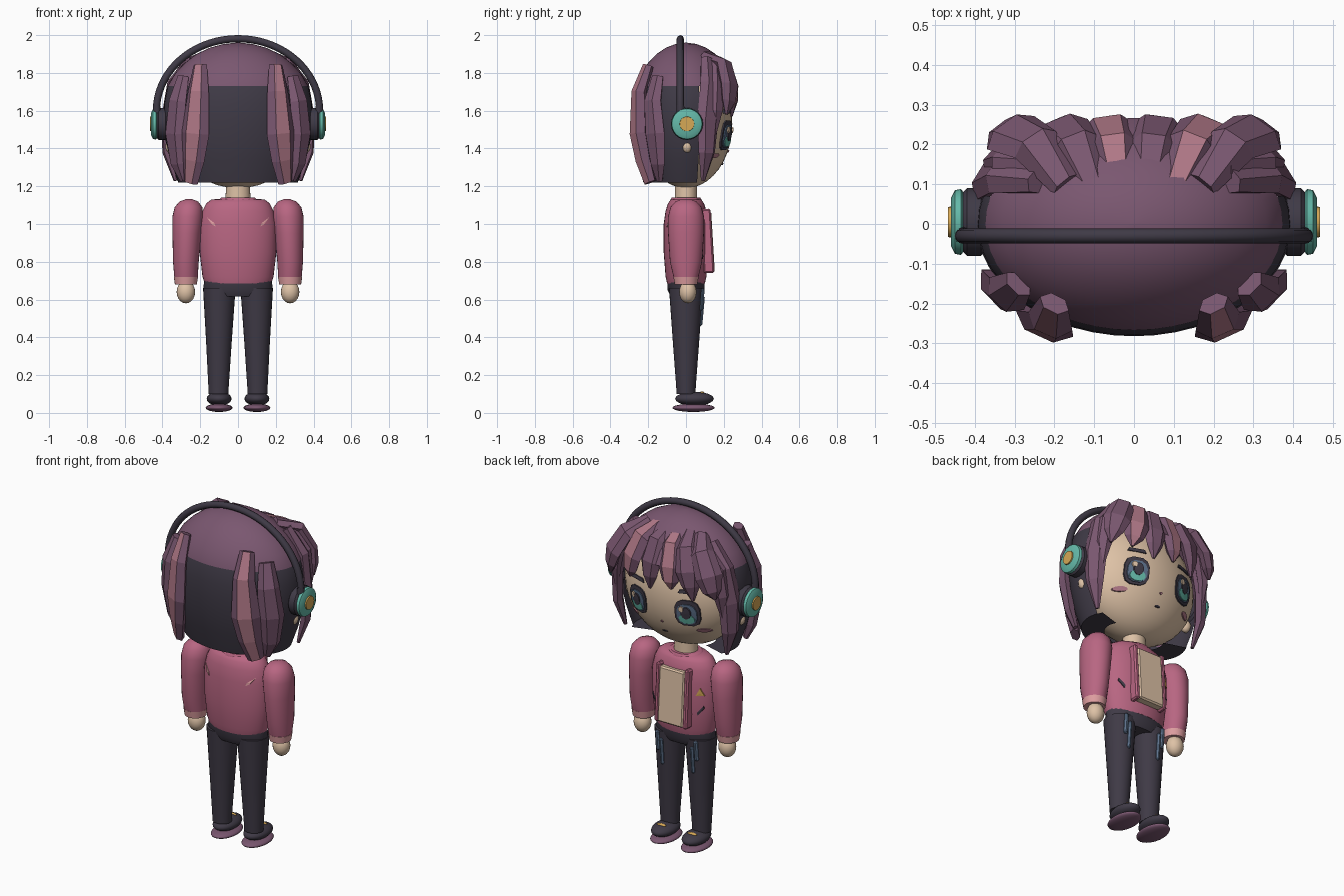
import bpy, bmesh, math
from mathutils import Vector, Matrix

if "Cube" in bpy.data.objects:
    bpy.data.objects.remove(bpy.data.objects["Cube"])


def material(name, rgb):
    m = bpy.data.materials.new(name)
    lin = [((c / 255 + 0.055) / 1.055) ** 2.4 for c in rgb]
    m.diffuse_color = (*lin, 1)
    m.use_nodes = True
    m.node_tree.nodes["Principled BSDF"].inputs["Base Color"].default_value = m.diffuse_color
    return m


PURPLE = material("plum_hair", (122, 87, 112))
STREAK = material("pink_streak", (176, 120, 135))
DARK = material("charcoal", (63, 58, 70))
SKIN = material("skin_cream", (222, 194, 166))
ROSE = material("rose_jacket", (184, 102, 130))
CUFF = material("pale_pink", (222, 158, 160))
TEAL = material("teal", (100, 184, 168))
GOLD = material("gold", (214, 168, 86))
BLUE = material("slate_blue", (92, 112, 138))


def finish(name, bm, mats, angle=None):
    bmesh.ops.recalc_face_normals(bm, faces=bm.faces)
    me = bpy.data.meshes.new(name)
    bm.to_mesh(me)
    bm.free()
    ob = bpy.data.objects.new(name, me)
    bpy.context.collection.objects.link(ob)
    for m in mats:
        me.materials.append(m)
    if angle:
        bpy.ops.object.select_all(action='DESELECT')
        ob.select_set(True)
        bpy.context.view_layer.objects.active = ob
        bpy.ops.object.shade_smooth_by_angle(angle=math.radians(angle))
    return ob


def skin_rings(bm, rings, caps=True):
    vs = [[bm.verts.new(p) for p in r] for r in rings]
    n = len(vs[0])
    for i in range(len(vs) - 1):
        for k in range(n):
            f = bm.faces.new((vs[i][k], vs[i][(k + 1) % n], vs[i + 1][(k + 1) % n], vs[i + 1][k]))
            f.material_index = k
    if caps:
        bm.faces.new(vs[0]).material_index = 0
        bm.faces.new(vs[-1]).material_index = 0


def loft(name, rows, mat, n=28, angle=50):
    """Stacked ellipses; each row is cx, cy, z, rx, ry."""
    bm = bmesh.new()
    skin_rings(bm, [[(cx + rx * math.cos(a), cy + ry * math.sin(a), z)
                     for a in (2 * math.pi * k / n for k in range(n))]
                    for cx, cy, z, rx, ry in rows])
    for f in bm.faces:
        f.material_index = 0
    return finish(name, bm, [mat], angle)


def ball(name, c, r, mat, n=28):
    bm = bmesh.new()
    bmesh.ops.create_uvsphere(bm, u_segments=n, v_segments=n // 2, radius=1,
                              matrix=Matrix.Translation(c) @ Matrix.Diagonal((*r, 1)))
    return finish(name, bm, [mat], 80)


def box(name, c, size, mat, tilt=0):
    bm = bmesh.new()
    bmesh.ops.create_cube(bm, size=1, matrix=Matrix.Translation(c)
                          @ Matrix.Rotation(tilt, 4, 'X') @ Matrix.Diagonal((*size, 1)))
    bmesh.ops.bevel(bm, geom=bm.edges[:], offset=0.008, segments=1, affect='EDGES')
    return finish(name, bm, [mat])


def decal(name, pts, surf, off, mat):
    """Thin fan of (x, z) points laid over a curved surface."""
    bm = bmesh.new()
    mx, mz = (sum(p[i] for p in pts) / len(pts) for i in (0, 1))
    def put(x, z):
        y = surf(x, z)
        return bm.verts.new((x, y + math.copysign(off, y), z))
    c = put(mx, mz)
    ring = [put(*p) for p in pts]
    for k in range(len(ring)):
        bm.faces.new((c, ring[k], ring[(k + 1) % len(ring)]))
    r = bmesh.ops.extrude_face_region(bm, geom=bm.faces[:])
    back = -math.copysign(0.008, surf(mx, mz))
    bmesh.ops.translate(bm, vec=(0, back, 0),
                        verts=[v for v in r['geom'] if isinstance(v, bmesh.types.BMVert)])
    return finish(name, bm, [mat])


def oval(cx, cz, rx, rz, n=12, power=1.0):
    out = []
    for k in range(n):
        a = 2 * math.pi * (k + .5) / n
        c, s = math.cos(a), math.sin(a)
        out.append((cx + rx * math.copysign(abs(c) ** power, c), cz + rz * math.copysign(abs(s) ** power, s)))
    return out


def lock(name, path, sx=1, streak=()):
    """Faceted hair strand; path rows are x, y, z, half width, half thickness."""
    bm = bmesh.new()
    pts = [Vector((p[0] * sx, p[1], p[2])) for p in path]
    rings = []
    for i, p in enumerate(pts):
        t = (pts[min(i + 1, len(pts) - 1)] - pts[max(i - 1, 0)]).normalized()
        out = Vector((p.x, p.y * 2, 0.05))
        a = t.cross(out).normalized() * sx
        nrm = out - t * out.dot(t)
        nrm.normalize()
        w, d = path[i][3:]
        rings.append([p + a * w * math.cos(k * math.pi / 3) + nrm * d * math.sin(k * math.pi / 3)
                      for k in range(6)])
    skin_rings(bm, rings)
    for f in bm.faces:
        f.material_index = 1 if len(f.verts) == 4 and f.material_index in streak else 0
    return finish(name, bm, [PURPLE, STREAK])


# Head and neck
HC, HR = (0, 0, 1.53), (0.36, 0.245, 0.34)
ball("head", HC, HR, SKIN, 40)
loft("neck", [(0, 0, 1.08, .068, .06), (0, 0, 1.24, .062, .058)], SKIN)


def face_y(x, z):
    return HR[1] * math.sqrt(max(0.01, 1 - (x / HR[0]) ** 2 - ((z - HC[2]) / HR[2]) ** 2))


# Hair shell: plum crown above, charcoal back below, open over the face
bm = bmesh.new()
N = 48
prof = [(1.96 - .36 * (1 - math.cos(t)), math.sin(t)) for t in (math.pi / 2 * i / 8 for i in range(1, 5))]
prof += [(1.80, .84), (1.73, .945), (1.64, .99), (1.55, 1.0), (1.44, .97), (1.34, .91), (1.22, .80), (1.22, .45)]
prof.insert(0, (1.96, .02))
skin_rings(bm, [[(.395 * s * math.cos(2 * math.pi * k / N), .282 * s * math.sin(2 * math.pi * k / N), z)
                 for k in range(N)] for z, s in prof], caps=False)
bmesh.ops.holes_fill(bm, edges=[e for e in bm.edges if e.is_boundary and e.verts[0].co.z > 1.9], sides=N)
for f in bm.faces:
    f.material_index = int(f.calc_center_median().z < 1.73)
bmesh.ops.delete(bm, context='FACES', geom=[
    f for f in bm.faces if f.material_index and f.calc_center_median().y > .075])
finish("hair_shell", bm, [PURPLE, DARK], 45)

# Fringe
for i, (x, tip, w) in enumerate([(-.31, 1.60, .075), (-.185, 1.56, .075), (-.065, 1.60, .07),
                                 (.06, 1.57, .07), (.185, 1.60, .075), (.31, 1.58, .075)]):
    lock(f"fringe_{i + 1}", [(x * .55, .10, 1.89, .04, .03), (x * .8, .2, 1.84, w * .85, .04),
                             (x, .245 - abs(x) * .05, 1.73, w, .035),
                             (x * 1.06, .25 - abs(x) * .08, 1.65, w * .7, .03),
                             (x * 1.1, .245 - abs(x) * .1, tip, .008, .008)],
         streak=(1,) if i in (2, 4) else ())

# Side and back strands
for sx, side in ((-1, "left"), (1, "right")):
    lock(f"side_strand_{side}", [(.24, .11, 1.87, .04, .03), (.33, .125, 1.74, .06, .04),
                                 (.365, .115, 1.55, .065, .035), (.365, .11, 1.38, .05, .03),
                                 (.33, .09, 1.23, .012, .01)], sx)
    lock(f"temple_strand_{side}", [(.22, .15, 1.86, .04, .03), (.32, .165, 1.74, .055, .035),
                                   (.345, .16, 1.60, .045, .03), (.345, .15, 1.47, .01, .01)], sx)
    lock(f"back_strand_{side}", [(.20, -.20, 1.84, .04, .025), (.21, -.245, 1.70, .06, .04),
                                 (.225, -.25, 1.48, .08, .04), (.235, -.225, 1.34, .065, .035),
                                 (.25, -.19, 1.22, .045, .025)], sx, streak=(1,))
    lock(f"rear_side_strand_{side}", [(.29, -.15, 1.78, .04, .025), (.32, -.175, 1.65, .06, .04),
                                      (.335, -.165, 1.48, .07, .04), (.32, -.15, 1.32, .05, .03),
                                      (.29, -.14, 1.23, .02, .015)], sx)

# Face details
for s, side in ((-1, "left"), (1, "right")):
    ex, ez = .16 * s, 1.47
    decal(f"eye_rim_{side}", oval(ex, ez, .068, .08, 12, .7), face_y, .008, DARK)
    decal(f"eye_white_{side}", oval(ex, ez - .005, .054, .062, 12, .8), face_y, .012, BLUE)
    decal(f"iris_{side}", oval(ex, ez - .032, .042, .030), face_y, .016, TEAL)
    decal(f"pupil_{side}", oval(ex, ez + .005, .026, .036), face_y, .019, DARK)
    decal(f"eye_glint_{side}", oval(ex + .024, ez + .028, .013, .017, 8), face_y, .022, SKIN)
    decal(f"brow_{side}", [(ex - .05, 1.585), (ex + .05, 1.585), (ex + .04, 1.605), (ex - .04, 1.605)],
          face_y, .008, DARK)
    decal(f"blush_{side}", oval(.225 * s, 1.362, .034, .013), face_y, .007, STREAK)
    ball(f"ear_{side}", (.355 * s, .005, 1.41), (.03, .028, .036), SKIN, 16)
decal("nose", oval(0, 1.385, .008, .006, 8), face_y, .006, STREAK)
decal("mouth", oval(0, 1.318, .016, .005, 8), face_y, .006, DARK)

# Headphones
cu = bpy.data.curves.new("headband", 'CURVE')
cu.dimensions, cu.bevel_depth, cu.bevel_resolution, cu.use_fill_caps = '3D', .019, 2, True
sp = cu.splines.new('POLY')
sp.points.add(36)
for k, p in enumerate(sp.points):
    a = math.pi * k / 36
    p.co = (.432 * math.cos(a), -.03, 1.60 + .381 * math.sin(a), 1)
cu.materials.append(DARK)
bpy.context.collection.objects.link(bpy.data.objects.new("headband", cu))
for s, side in ((-1, "left"), (1, "right")):
    for part, rows, mat in (("cushion", [(.37, .07), (.385, .085), (.42, .085), (.435, .07)], DARK),
                            ("cup", [(.425, .07), (.435, .083), (.45, .08), (.46, .06)], TEAL),
                            ("cap", [(.45, .04), (.467, .038)], GOLD)):
        ob = loft(f"ear_{part}_{side}", [(0, 0, z, r, r) for z, r in rows], mat, 24, 40)
        ob.matrix_world = Matrix.Translation((0, .005, 1.53)) @ Matrix.Rotation(s * math.pi / 2, 4, 'Y')
    loft(f"band_end_{side}", [(.425 * s, -.025, 1.53, .02, .025), (.43 * s, -.03, 1.63, .018, .02)], DARK, 12)

# Jacket
T = [(.685, .175, .10), (.72, .188, .108), (.85, .203, .118), (1.0, .204, .118),
     (1.07, .188, .108), (1.11, .168, .095), (1.13, .14, .08), (1.135, .07, .05)]
loft("jacket", [(0, 0, *t) for t in T], ROSE, 36)


def jacket_y(x, z, sign=1):
    for (z0, a0, b0), (z1, a1, b1) in zip(T, T[1:]):
        if z0 <= z <= z1:
            f = (z - z0) / (z1 - z0)
            a, b = a0 + f * (a1 - a0), b0 + f * (b1 - b0)
            return sign * b * math.sqrt(max(.01, 1 - (x / a) ** 2))
    return sign * .1


loft("collar", [(0, 0, 1.10, .11, .085), (0, 0, 1.125, .105, .085), (0, 0, 1.14, .09, .075)], ROSE)
box("shirt_front", (0, .118, .905), (.165, .05, .32), SKIN, .06)
for s, side in ((-1, "left"), (1, "right")):
    box(f"lapel_{side}", (.092 * s, .112, .91), (.028, .056, .34), ROSE, .06)
    decal(f"front_slash_{side}", [(.135 * s, .83), (.165 * s, .87), (.168 * s, .855), (.138 * s, .815)],
          jacket_y, .006, DARK)
    decal(f"back_slash_{side}", [(.165 * s, 1.035), (.14 * s, 1.0), (.118 * s, .985), (.125 * s, 1.005)],
          lambda x, z: jacket_y(x, z, -1), .006, CUFF)
decal("triangle_patch", [(-.17, .93), (-.13, .93), (-.15, .975)], jacket_y, .006, GOLD)

# Arms, legs and shoes
for s, side in ((-1, "left"), (1, "right")):
    loft(f"sleeve_{side}", [(.275 * s, 0, .715, .062, .065), (.276 * s, 0, .80, .068, .085),
                            (.27 * s, 0, .95, .077, .095), (.265 * s, 0, 1.04, .082, .095),
                            (.262 * s, 0, 1.09, .073, .082), (.26 * s, 0, 1.12, .048, .055),
                            (.259 * s, 0, 1.132, .015, .02)], ROSE)
    loft(f"cuff_{side}", [(.276 * s, 0, .68, .058, .06), (.276 * s, 0, .72, .064, .067)], CUFF)
    ball(f"hand_{side}", (.276 * s, .01, .64), (.049, .046, .06), SKIN, 20)
    loft(f"leg_{side}", [(.103 * s, 0, .10, .053, .05), (.103 * s, 0, .14, .054, .052),
                         (.101 * s, 0, .38, .068, .07), (.099 * s, 0, .66, .086, .09)], DARK)
    box(f"knee_patch_{side}", (.10 * s, .082, .54), (.022, .022, .16), BLUE, -.09)
    box(f"thigh_patch_{side}", (.125 * s, .084, .60), (.026, .02, .12), BLUE, -.09)
    ball(f"shoe_{side}", (.10 * s, .045, .075), (.066, .102, .037), DARK, 24)
    ball(f"sole_{side}", (.10 * s, .04, .027), (.071, .112, .022), PURPLE, 24)
    ball(f"shoe_clasp_{side}", (.10 * s, .085, .106), (.03, .012, .008), GOLD, 12)
loft("hips", [(0, 0, .615, .165, .08), (0, 0, .65, .183, .098), (0, 0, .705, .18, .10)], DARK)
